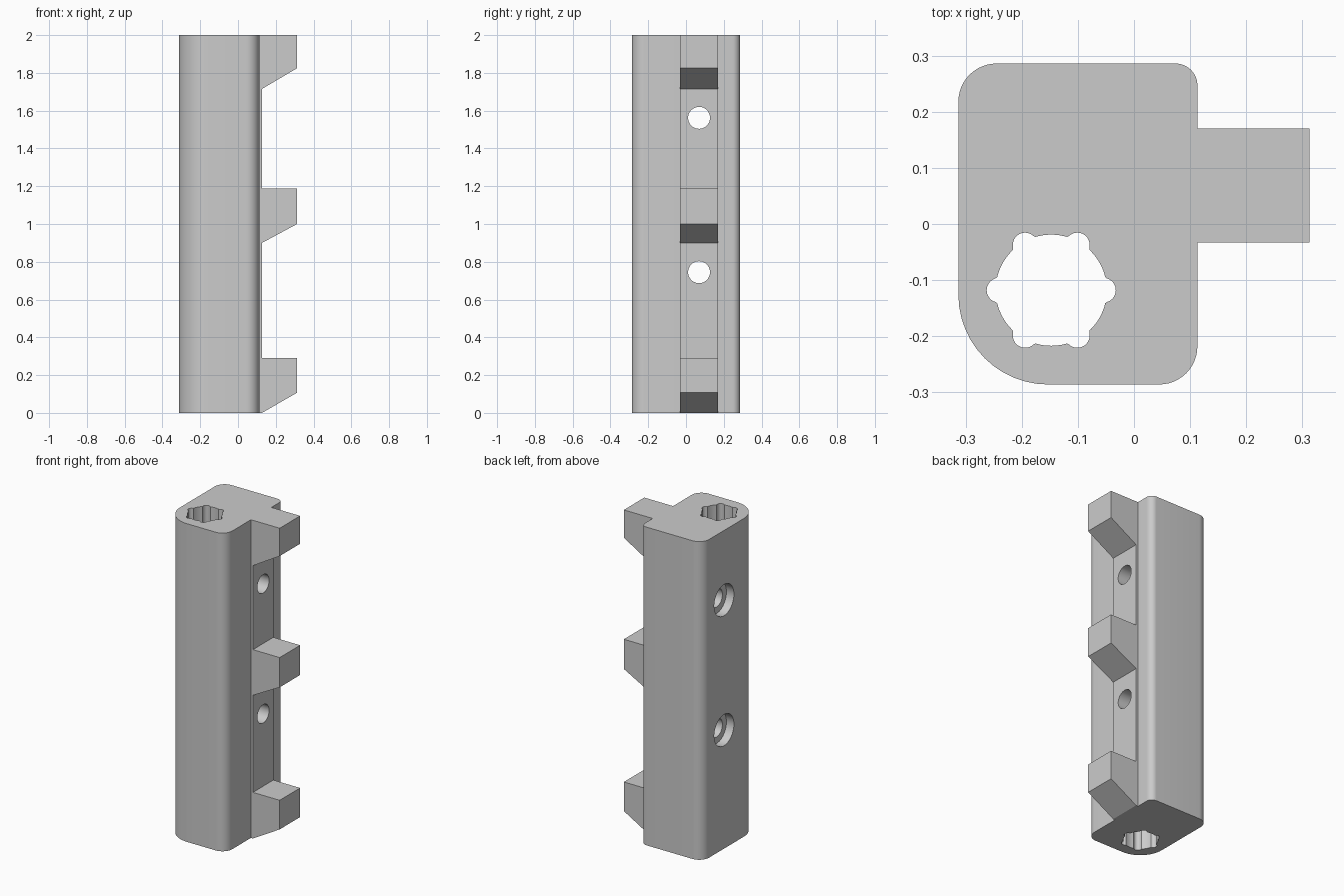
import bpy
import bmesh
from math import sin, cos, pi, sqrt, radians
from mathutils import Vector, Matrix

if "Cube" in bpy.data.objects:
    bpy.data.objects.remove(bpy.data.objects["Cube"], do_unlink=True)

HEIGHT = 2.0
BOLT_Y = 0.069

grey = bpy.data.materials.new("plain_grey")
grey.use_nodes = True
grey.diffuse_color = (0.6, 0.6, 0.6, 1)
grey.node_tree.nodes["Principled BSDF"].inputs["Base Color"].default_value = (0.6, 0.6, 0.6, 1)


def prism(name, points, offset):
    """Extrude a closed 3D outline along an offset vector."""
    bm = bmesh.new()
    face = bm.faces.new([bm.verts.new(p) for p in points])
    ext = bmesh.ops.extrude_face_region(bm, geom=[face])["geom"]
    bmesh.ops.translate(bm, vec=offset, verts=[v for v in ext if isinstance(v, bmesh.types.BMVert)])
    bmesh.ops.recalc_face_normals(bm, faces=bm.faces)
    return link(name, bm)


def cylinder_x(name, x0, x1, z, radius):
    bm = bmesh.new()
    place = Matrix.Translation(((x0 + x1) / 2, BOLT_Y, z)) @ Matrix.Rotation(pi / 2, 4, "Y")
    bmesh.ops.create_cone(bm, cap_ends=True, segments=48, radius1=radius, radius2=radius,
                          depth=x1 - x0, matrix=place)
    return link(name, bm)


def link(name, bm):
    mesh = bpy.data.meshes.new(name)
    bm.to_mesh(mesh)
    bm.free()
    mesh.materials.append(grey)
    obj = bpy.data.objects.new(name, mesh)
    bpy.context.collection.objects.link(obj)
    return obj


def combine(target, other, operation):
    other.hide_render = True
    mod = target.modifiers.new(operation.lower(), "BOOLEAN")
    mod.operation, mod.solver, mod.object = operation, "EXACT", other
    bpy.context.view_layer.objects.active = target
    bpy.ops.object.modifier_apply(modifier=mod.name)
    bpy.data.objects.remove(other, do_unlink=True)


# Main block: a rectangle with a different radius at each corner
left, right, half = -0.313, 0.113, 0.286
corners = [(right, half, 0.039), (left, half, 0.068), (left, -half, 0.16), (right, -half, 0.068)]
outline = []
for i, (x, y, r) in enumerate(corners):
    cx = x - r if x > 0 else x + r
    cy = y - r if y > 0 else y + r
    for k in range(13):
        a = (i + k / 12) * pi / 2
        outline.append((cx + r * cos(a), cy + r * sin(a), 0))
body = prism("mounting_block", outline, (0, 0, HEIGHT))

# Raised strip with three hooked teeth, drawn as one side silhouette
base, tip = 0.127, 0.313
side = [(0.05, 0), (base, 0)]
for low, corner, top in ((0, 0.107, 0.29), (0.9, 1.0, 1.187), (1.715, 1.825, HEIGHT)):
    if low:
        side.append((base, low))
    side += [(tip, corner), (tip, top)]
    if top < HEIGHT:
        side.append((base, top))
side.append((0.05, HEIGHT))
strip = prism("toothed_strip", [(x, -0.033, z) for x, z in side], (0, 0.203, 0))
combine(body, strip, "UNION")


# Long socket: a round hole with six rounded lobes
def socket_radius(angle, bore=0.099, orbit=0.093, lobe=0.022):
    t = (angle + pi / 6) % (pi / 3) - pi / 6
    inside = lobe ** 2 - (orbit * sin(t)) ** 2
    return max(bore, orbit * cos(t) + sqrt(inside)) if inside > 0 else bore


socket = []
for step in range(240):
    a = radians(step * 1.5)
    r = socket_radius(a)
    socket.append((-0.1475 + r * cos(a), -0.118 + r * sin(a), -0.1))
combine(body, prism("socket_cutter", socket, (0, 0, HEIGHT + 0.2)), "DIFFERENCE")

# Two cross holes with counterbores on the flat side
for z in (0.745, 1.562):
    combine(body, cylinder_x("bolt_cutter", -0.5, 0.5, z, 0.058), "DIFFERENCE")
    combine(body, cylinder_x("counterbore_cutter", -0.5, left + 0.052, z, 0.098), "DIFFERENCE")

# Smooth the rounded walls, keep the edges crisp
bpy.ops.object.select_all(action="DESELECT")
body.select_set(True)
bpy.context.view_layer.objects.active = body
bpy.ops.object.shade_smooth_by_angle(angle=radians(25))
